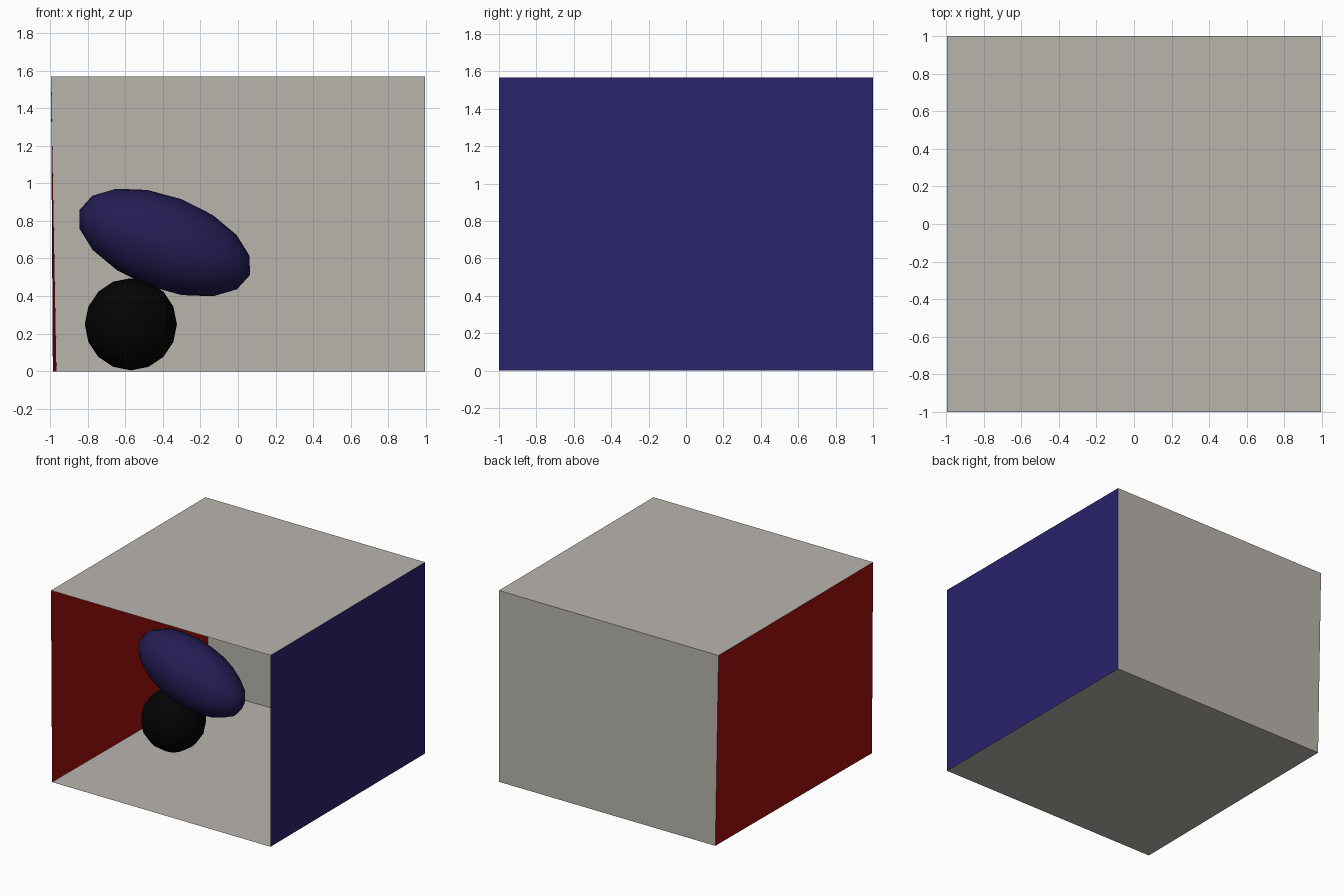
import bpy, math

if "Cube" in bpy.data.objects:
    bpy.data.objects.remove(bpy.data.objects["Cube"])

X, H = 0.995, 1.567          # half width and height of the room
FL, BL = -0.985, -0.966      # left floor corners (front, back): the left wall leans


def material(name, rgb):
    m = bpy.data.materials.new(name)
    m.diffuse_color = (*rgb, 1)
    m.use_nodes = True
    m.node_tree.nodes["Principled BSDF"].inputs["Base Color"].default_value = m.diffuse_color
    return m


red = material("red", (0.355, 0.0055, 0.004))
blue = material("blue", (0.0224, 0.016, 0.153))
dark_blue = material("dark_blue", (0.0165, 0.012, 0.085))
black = material("black", (0.001, 0.001, 0.001))
white = material("warm_white", (0.485, 0.462, 0.42))


def panel(name, corners, mat):
    me = bpy.data.meshes.new(name)
    me.from_pydata(corners, [], [(0, 1, 2, 3)])
    me.materials.append(mat)
    ob = bpy.data.objects.new(name, me)
    bpy.context.collection.objects.link(ob)
    return ob


def ball(name, loc, scale, rot, mat):
    bpy.ops.mesh.primitive_uv_sphere_add(segments=16, ring_count=8, radius=1,
                                         location=loc, rotation=rot)
    ob = bpy.context.object
    ob.name = name
    ob.scale = scale
    ob.data.materials.append(mat)
    bpy.ops.object.shade_smooth()
    return ob


# Room, open at the front, normals facing inward
panel("floor", [(FL, -1, 0), (X, -1, 0), (X, 1, 0), (BL, 1, 0)], white)
panel("ceiling", [(-X, -1, H), (-X, 1, H), (X, 1, H), (X, -1, H)], white)
panel("back_wall", [(BL, 1, 0), (X, 1, 0), (X, 1, H), (-X, 1, H)], white)
panel("right_wall", [(X, 1, 0), (X, -1, 0), (X, -1, H), (X, 1, H)], blue)
panel("left_wall", [(FL, -1, 0), (BL, 1, 0), (-X, 1, H), (-X, -1, H)], red)

# Light panel just under the ceiling
z = H - 0.01
panel("ceiling_light", [(-0.227, -0.18, z), (-0.227, 0.19, z),
                        (0.236, 0.19, z), (0.236, -0.18, z)], white)

# Dark ball on the floor and the stretched ball resting on it
ball("dark_ball", (-0.57, -0.02, 0.25), (0.245,) * 3, (0, 0, 0), black)
ball("stretched_ball", (-0.39, -0.04, 0.685), (0.485, 0.242, 0.247),
     (0, math.radians(21), 0), dark_blue)
